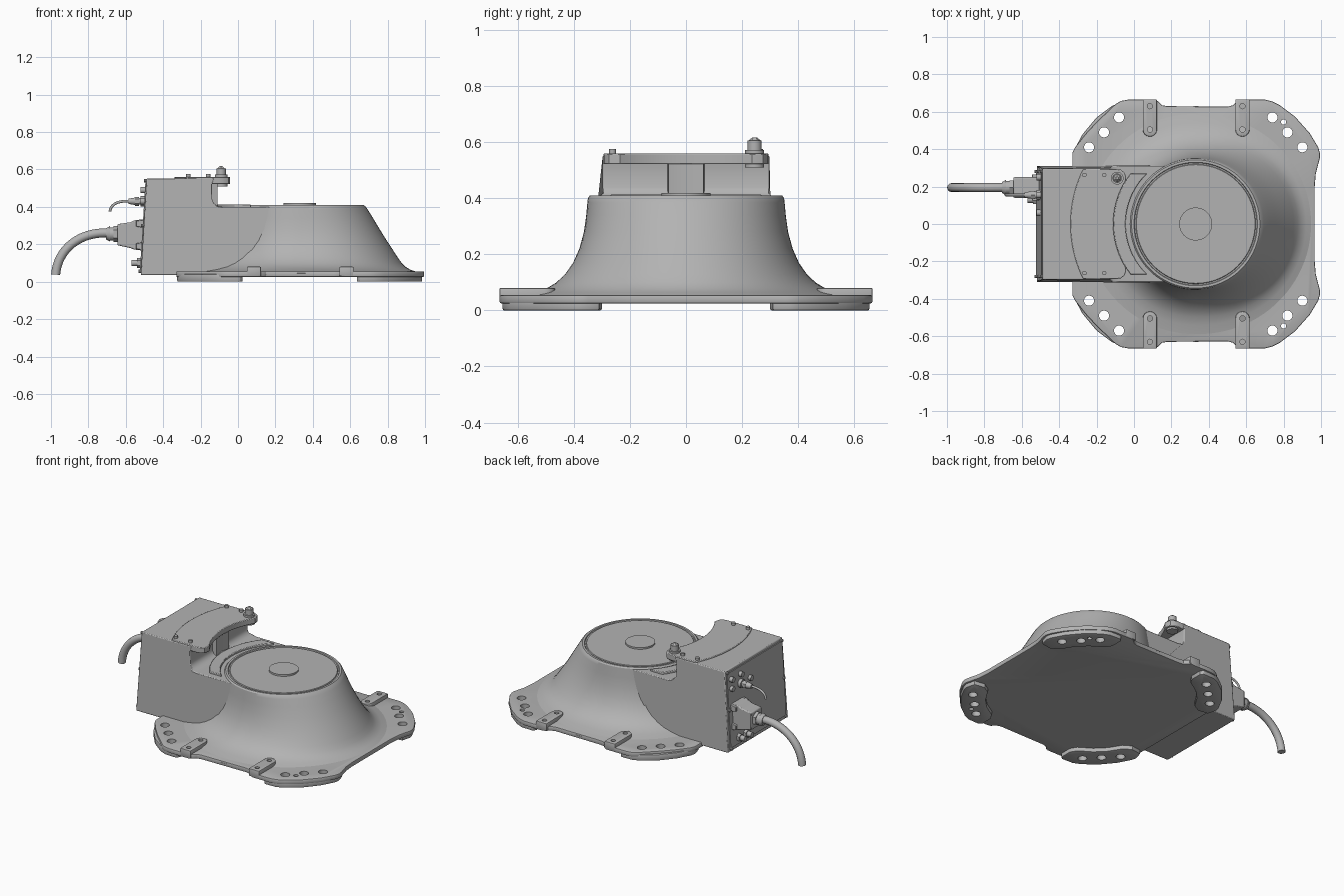
import bpy, bmesh
from math import sin, cos, pi, sqrt, radians
from mathutils import Vector, Matrix

old = bpy.data.objects.get("Cube")
if old:
    bpy.data.objects.remove(old, do_unlink=True)

CX = 0.33  # axis of the round housing


def material(name, value):
    mat = bpy.data.materials.new(name)
    mat.use_nodes = True
    mat.diffuse_color = (value, value, value, 1)
    mat.node_tree.nodes["Principled BSDF"].inputs["Base Color"].default_value = (value, value, value, 1)
    return mat


GREY = material("cast_grey", 0.45)


def smooth(me):
    me.shade_smooth()
    me.set_sharp_from_angle(angle=radians(32))


def add(name, bm, bevel=0.0):
    bmesh.ops.recalc_face_normals(bm, faces=bm.faces)
    me = bpy.data.meshes.new(name)
    bm.to_mesh(me)
    bm.free()
    me.materials.append(GREY)
    smooth(me)
    ob = bpy.data.objects.new(name, me)
    bpy.context.collection.objects.link(ob)
    if bevel:
        mod = ob.modifiers.new("bevel", "BEVEL")
        mod.width, mod.segments, mod.angle_limit = bevel, 2, radians(40)
    return ob


def prism(name, pts, lo, hi, axis="z", bevel=0.0):
    """Extrude an outline: xy along z, or xz along y."""
    bm = bmesh.new()
    place = (lambda a, b, c: (a, b, c)) if axis == "z" else (lambda a, b, c: (a, c, b))
    base = bm.faces.new([bm.verts.new(place(a, b, lo)) for a, b in pts])
    res = bmesh.ops.extrude_face_region(bm, geom=[base])
    verts = [g for g in res["geom"] if isinstance(g, bmesh.types.BMVert)]
    bmesh.ops.translate(bm, verts=verts, vec=place(0, 0, hi - lo))
    return add(name, bm, bevel)


def rod(bm, start, end, r, r2=None, seg=24):
    a, b = Vector(start), Vector(end)
    rot = (b - a).to_track_quat("Z", "Y").to_matrix().to_4x4()
    bmesh.ops.create_cone(bm, cap_ends=True, segments=seg, radius1=r, radius2=r if r2 is None else r2,
                          depth=(b - a).length, matrix=Matrix.Translation((a + b) / 2) @ rot)


def rods(name, items):
    bm = bmesh.new()
    for item in items:
        rod(bm, *item)
    return add(name, bm)


def cut(ob, cutter):
    """Subtract the cutter for good and discard it."""
    mod = ob.modifiers.new("cut", "BOOLEAN")
    mod.operation, mod.object, mod.solver = "DIFFERENCE", cutter, "EXACT"
    dg = bpy.context.evaluated_depsgraph_get()
    me = bpy.data.meshes.new_from_object(ob.evaluated_get(dg))
    ob.modifiers.clear()
    ob.data = me
    smooth(me)
    bpy.data.objects.remove(cutter, do_unlink=True)


def arc(r, y0, y1, n=20):
    """Arc on the left of the housing axis, from y0 to y1."""
    ys = [y0 + (y1 - y0) * i / n for i in range(n + 1)]
    return [(CX - sqrt(r * r - y * y), y) for y in ys]


def mirrored(pts):
    return pts + [(x, -y) for x, y in reversed(pts)]


# Base flange
edge = [(-.33, .38), (-.315, .41), (-.26, .48), (-.2, .545), (-.1, .64), (-.07, .658), (-.03, .665),
        (.11, .665), (.13, .655), (.15, .635), (.18, .63), (.5, .627), (.53, .635), (.55, .655),
        (.57, .665), (.7, .665), (.74, .655), (.78, .635), (.86, .575), (.94, .485), (.985, .41),
        (.995, .375), (.993, .35), (.972, .27), (.966, .2)]
flange = prism("base_flange", mirrored(edge), .025, .055, bevel=.006)

# Corner feet
pad = [(.65, .655), (.73, .652), (.78, .63), (.86, .57), (.935, .48), (.978, .4), (.985, .37),
       (.97, .31), (.9, .3), (.85, .33), (.8, .41), (.74, .47), (.66, .52), (.635, .56), (.635, .635)]
feet = []
for side_x in ("right", "left"):
    for side_y in ("back", "front"):
        pts = [(x if side_x == "right" else 2 * CX - x, y if side_y == "back" else -y) for x, y in pad]
        feet.append(prism("foot_%s_%s" % (side_x, side_y), pts, 0, .04, bevel=.006))


# Mounting holes through flange and feet
def hole_cutter():
    items = []
    for s in (1, -1):
        for d in (.57, .49, .41):
            for m in (1, -1):
                items.append(((CX + m * (.98 - d), s * d, -.1), (CX + m * (.98 - d), s * d, .2), .027))
        items.append(((.8, s * .545, -.1), (.8, s * .545, .2), .014))
    return rods("hole_cutter", items)


for ob in [flange] + feet:
    cut(ob, hole_cutter())

# Clamp lugs with two bolt holes each
for x in (.085, .58):
    for s in (1, -1):
        end = [(x + .038 * cos(a * pi / 8), s * (.505 - .038 * sin(a * pi / 8))) for a in range(9)]
        lug = prism("clamp_lug", end + [(x - .038, s * .666), (x + .038, s * .666)], .03, .08, bevel=.005)
        cut(lug, rods("bolt_cutter", [((x, s * y, .056), (x, s * y, .2), .014) for y in (.505, .63)]))

# Flared round housing: steeper at the sides, sloping towards the right
#           z, side radius, right radius
profile = [(.045, .63, .635), (.056, .585, .615), (.065, .54, .59), (.08, .495, .565), (.1, .462, .545),
           (.13, .43, .524), (.17, .402, .498), (.22, .38, .465), (.28, .364, .428), (.34, .356, .392),
           (.385, .352, .364), (.402, .35, .352), (.41, .343, .343), (.41, .33, .33), (.404, .327, .327),
           (.404, .32, .32), (.409, .317, .317)]
bm = bmesh.new()
N = 96
rings = []
for z, ry, rx in profile:
    ring = []
    for i in range(N):
        a = 2 * pi * i / N
        r = ry + (rx - ry) * max(0, cos(a)) ** 1.5
        ring.append(bm.verts.new((CX + r * cos(a), r * sin(a), z)))
    rings.append(ring)
for lower, upper in zip(rings, rings[1:]):
    for i in range(N):
        j = (i + 1) % N
        bm.faces.new((lower[i], lower[j], upper[j], upper[i]))
bm.faces.new(rings[0])
bm.faces.new(rings[-1])
add("flared_housing", bm)
rods("centre_cap", [((CX, 0, .4), (CX, 0, .42), .088, .088, 48)])

# Connection box with an open notch behind the housing
box = prism("connection_box", [(-.52, .036), (-.488, .553), (-.13, .553), (-.138, .52), (-.138, .44),
                               (-.13, .42), (-.11, .405), (-.08, .4), (.22, .4), (.22, .036)],
            -.31, .31, axis="y", bevel=.005)
for v in box.data.vertices:
    if v.co.z > .41:
        v.co.y *= .96
prism("notch_web", [(-.2, -.075), (-.11, -.062), (-.12, 0), (-.11, .062), (-.2, .075)], .39, .53)
prism("notch_ledge", arc(.44, -.27, .27) + arc(.375, .27, -.27), .39, .414, bevel=.004)

# Top cover with a concave front edge
tip = [(-.044, .255), (-.05, .275), (-.07, .29), (-.1, .295)]
prism("top_cover", [(x, -y) for x, y in reversed(tip)] + arc(.44, -.235, .235) + tip + arc(.67, .293, -.293),
      .522, .56, bevel=.004)
rods("cover_screws", [((x, s * .262, .55), (x, s * .262, .576), .012, .012, 12)
                      for x in (-.265, -.16) for s in (1, -1)])
rods("vent_post", [((-.09, .245, .51), (-.09, .245, .572), .034), ((-.09, .245, .57), (-.09, .245, .606), .025),
                   ((-.09, .245, .606), (-.09, .245, .618), .022, .008, 6)])


# Rear panel and its screws, following the sloped rear wall
def rear(z):
    return -.52 + (z - .036) * .062


prism("rear_panel", [(rear(z) - d, z) for z, d in ((.06, 0), (.06, .006), (.535, .006), (.535, 0))],
      -.285, .285, axis="y")
rods("panel_screws", [((rear(z), y, z), (rear(z) - .014, y, z), .009, .009, 10)
                      for z in (.055, .3, .54) for y in (-.28, .28)])

# Main plug, its latches and gland
prism("main_plug", [(-.5, .165), (-.5, .335), (-.555, .328), (-.575, .318), (-.645, .308), (-.645, .195),
                    (-.575, .18), (-.555, .172)], .14, .25, axis="y", bevel=.006)
for z in (.19, .31):
    prism("plug_latch", [(-.5, z - .022), (-.5, z + .022), (-.545, z + .015), (-.545, z - .015)],
          .125, .265, axis="y", bevel=.003)
rods("cable_gland", [((-.64, .195, .255), (-.665, .195, .255), .044, .044, 6),
                     ((-.66, .195, .255), (-.69, .195, .255), .036),
                     ((-.685, .195, .256), (-.705, .195, .256), .041, .03)])
# Signal and air connectors
rods("signal_connector", [((-.49, .155, .43), (-.52, .155, .43), .027), ((-.51, .155, .43), (-.56, .155, .43), .018),
                          ((-.53, .155, .43), (-.55, .155, .43), .024, .024, 6),
                          ((-.55, .155, .43), (-.585, .155, .43), .02, .014)])
rods("air_connectors", [p for y in (.13, .2) for p in (((-.5, y, .1), (-.54, y, .1), .026, .026, 6),
                                                      ((-.53, y, .1), (-.57, y, .1), .017))])
rods("blank_plugs", [((-.48, y, z), (-.52, y, z), .017, .017, 12)
                     for y, z in ((.06, .43), (.25, .43), (.25, .49), (.155, .49), (.06, .1))])


# Cables as swept curves
def cable(name, start, h1, h2, end, r):
    cu = bpy.data.curves.new(name, "CURVE")
    cu.dimensions, cu.bevel_depth, cu.bevel_resolution = "3D", r, 4
    cu.use_fill_caps, cu.resolution_u = True, 20
    sp = cu.splines.new("BEZIER")
    sp.bezier_points.add(1)
    a, b = sp.bezier_points
    for p in (a, b):
        p.handle_left_type = p.handle_right_type = "FREE"
    a.co = a.handle_left = start
    a.handle_right = h1
    b.handle_left = h2
    b.co = b.handle_right = end
    cu.materials.append(GREY)
    bpy.context.collection.objects.link(bpy.data.objects.new(name, cu))


cable("main_cable", (-.69, .195, .26), (-.85, .195, .27), (-.965, .195, .17), (-.975, .195, .038), .024)
cable("signal_cable", (-.57, .155, .43), (-.63, .155, .435), (-.68, .155, .42), (-.685, .155, .375), .007)
